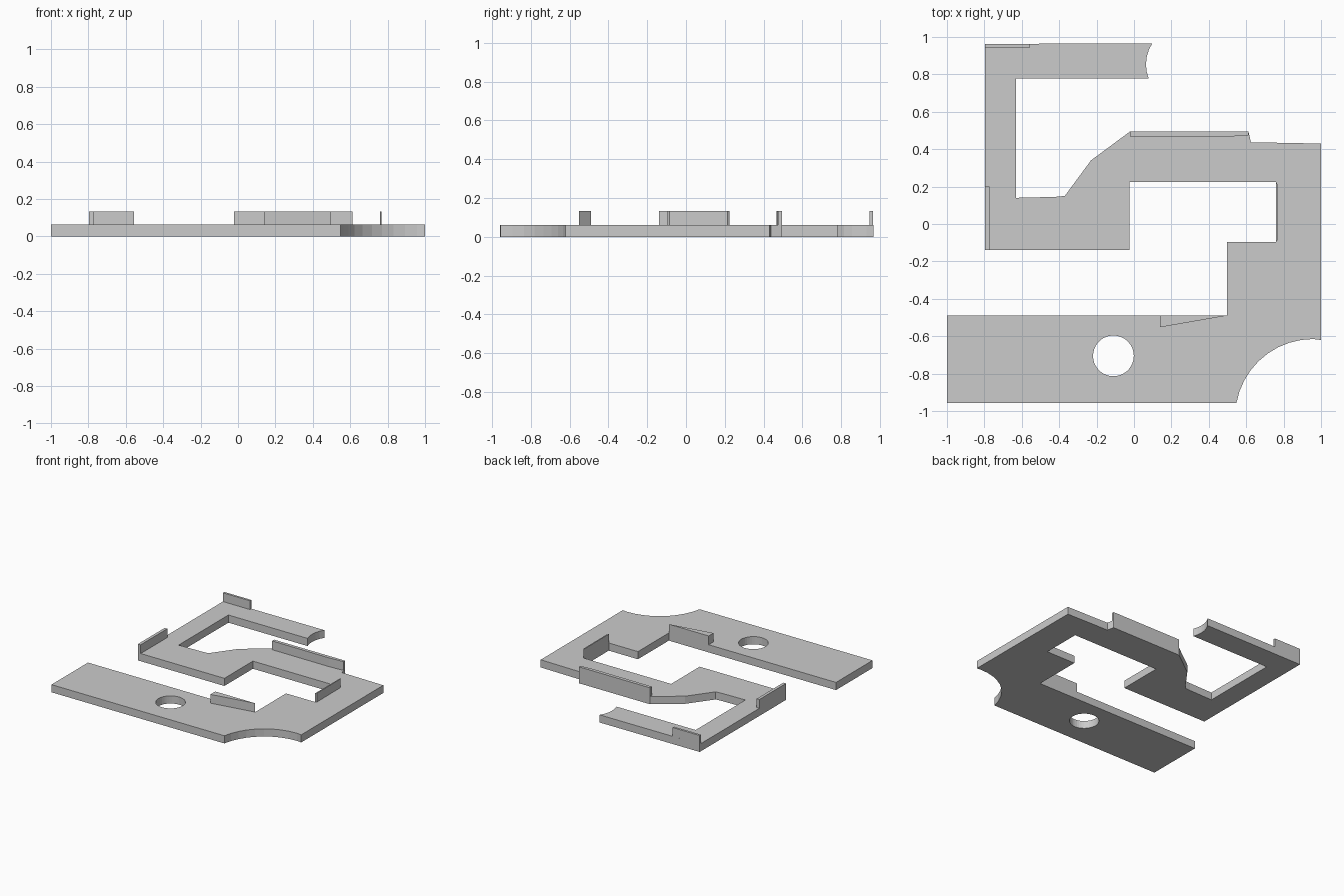
import bpy, bmesh
from math import cos, sin, radians

if "Cube" in bpy.data.objects:
    bpy.data.objects.remove(bpy.data.objects["Cube"])

PLATE_TOP = 0.062
RIM_TOP = 0.133


def arc(cx, cy, r, a0, a1, n):
    return [(cx + r * cos(radians(a0 + (a1 - a0) * i / n)),
             cy + r * sin(radians(a0 + (a1 - a0) * i / n))) for i in range(n + 1)]


def prism(name, loops, z0, z1):
    """Extrude an outline (plus optional hole loops) from z0 to z1."""
    bm = bmesh.new()
    edges = []
    for pts in loops:
        vs = [bm.verts.new((x, y, z0)) for x, y in pts]
        edges += [bm.edges.new((vs[i], vs[(i + 1) % len(vs)])) for i in range(len(vs))]
    bmesh.ops.triangle_fill(bm, edges=edges, use_beauty=True, use_dissolve=False)
    ext = bmesh.ops.extrude_face_region(bm, geom=bm.faces[:], use_keep_orig=True)
    top = [g for g in ext["geom"] if isinstance(g, bmesh.types.BMVert)]
    bmesh.ops.translate(bm, verts=top, vec=(0, 0, z1 - z0))
    bmesh.ops.recalc_face_normals(bm, faces=bm.faces[:])
    # merge flat triangles of walls and caps where possible
    bmesh.ops.dissolve_limit(bm, angle_limit=radians(0.5), verts=[], edges=bm.edges[:])
    mesh = bpy.data.meshes.new(name)
    bm.to_mesh(mesh)
    bm.free()
    ob = bpy.data.objects.new(name, mesh)
    bpy.context.collection.objects.link(ob)
    return ob


# Winding floor plate with curved bite, concave tip and round hole
outline = [(-1, -0.957)]
outline += arc(0.957, -1.031, 0.416, 169.7, 90, 9)
outline += [(1, -0.62), (1, 0.43), (0.625, 0.437), (0.612, 0.494), (-0.022, 0.494),
            (-0.23, 0.34), (-0.37, 0.15), (-0.42, 0.145), (-0.63, 0.14), (-0.63, 0.777)]
outline += arc(0.27, 0.853, 0.206, 201.6, 147, 5)
outline += [(-0.797, 0.963), (-0.797, -0.14), (-0.024, -0.14), (-0.024, 0.225),
            (0.758, 0.225), (0.758, -0.095), (0.497, -0.095), (0.497, -0.49), (-1, -0.49)]
hole = arc(-0.11, -0.705, 0.109, 0, 350, 35)
prism("floor_plate", [outline, hole], 0, PLATE_TOP)

# Thin raised rims standing on the plate edges
rims = {
    "rim_back_left": [(-0.797, 0.945), (-0.555, 0.945), (-0.555, 0.963), (-0.797, 0.963)],
    "rim_left": [(-0.797, -0.14), (-0.773, -0.14), (-0.773, 0.2), (-0.797, 0.2)],
    "rim_middle": [(-0.022, 0.468), (0.49, 0.466), (0.612, 0.474), (0.612, 0.494), (-0.022, 0.494)],
    "rim_front_wedge": [(0.14, -0.552), (0.497, -0.49), (0.14, -0.49)],
    "rim_right": [(0.758, -0.095), (0.768, -0.085), (0.766, 0.215), (0.758, 0.225)],
}
for name, pts in rims.items():
    prism(name, [pts], PLATE_TOP, RIM_TOP)
